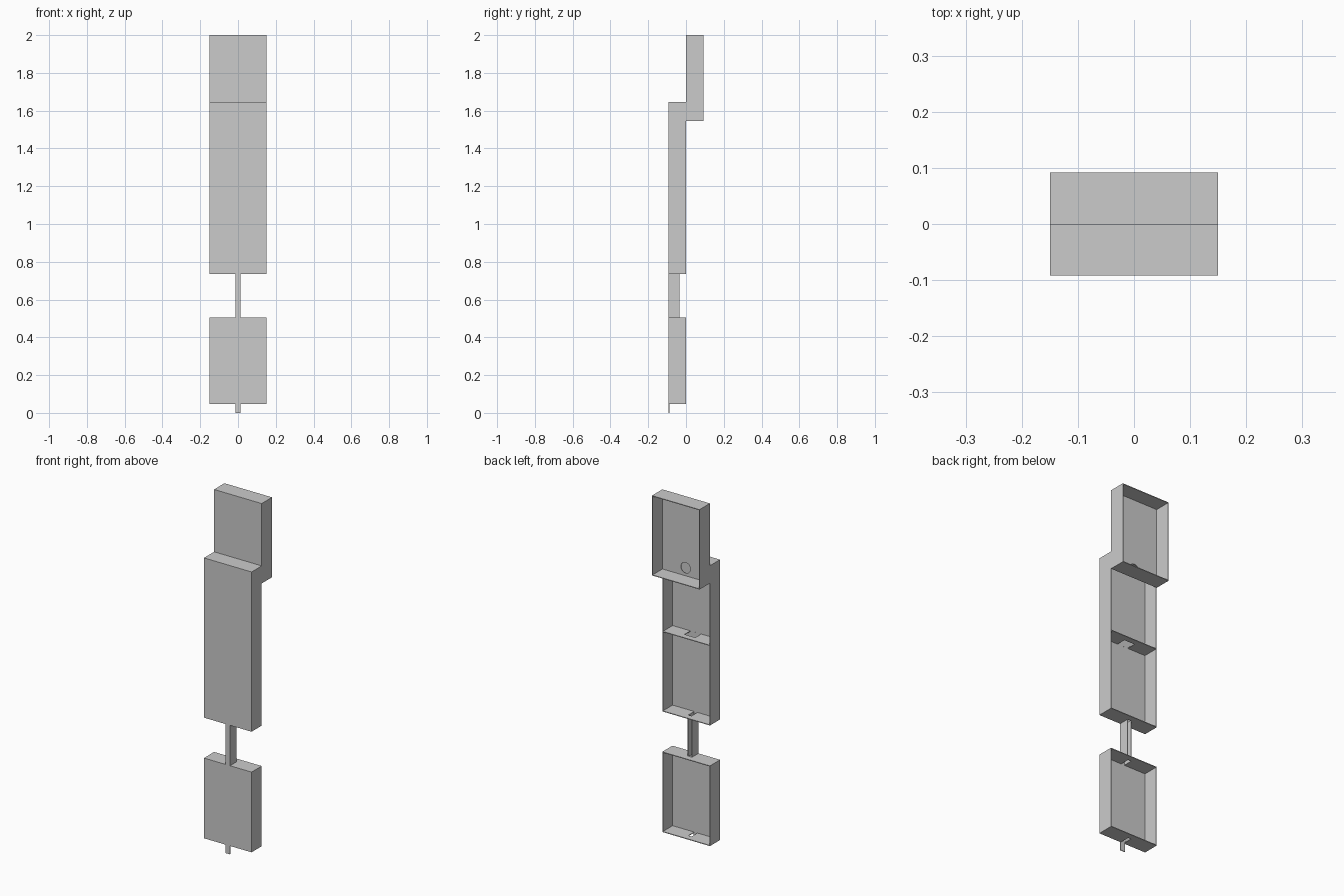
import bpy
import bmesh
from mathutils import Matrix, Vector

if "Cube" in bpy.data.objects:
    bpy.data.objects.remove(bpy.data.objects["Cube"])

W = 0.15            # half width of the trays
T = 0.004           # sheet thickness
FRONT, MID, BACK = -0.092, -0.001, 0.092
CH = 0.014          # half width of the cable channel
CH_BACK = -0.035    # rear edge of the cable channel


def link(name, bm):
    mesh = bpy.data.meshes.new(name)
    bm.to_mesh(mesh)
    bm.free()
    obj = bpy.data.objects.new(name, mesh)
    bpy.context.collection.objects.link(obj)
    return obj


def box(name, hw, y, z):
    """Box centred on x with half width hw and (min, max) ranges in y and z."""
    bm = bmesh.new()
    centre = Vector((0, sum(y) / 2, sum(z) / 2))
    size = Vector((2 * hw, y[1] - y[0], z[1] - z[0]))
    bmesh.ops.create_cube(bm, size=1, matrix=Matrix.Translation(centre) @ Matrix.Diagonal(size).to_4x4())
    return link(name, bm)


def cut(obj, cutter):
    """Subtract the cutter and remove it."""
    cutter.hide_render = True
    mod = obj.modifiers.new("cut", 'BOOLEAN')
    mod.operation = 'DIFFERENCE'
    mod.solver = 'EXACT'
    mod.object = cutter
    deps = bpy.context.evaluated_depsgraph_get()
    deps.update()
    mesh = bpy.data.meshes.new_from_object(obj.evaluated_get(deps))
    obj.modifiers.clear()
    obj.data = mesh
    bpy.data.objects.remove(cutter)


def tray(name, y, cells):
    """Open-backed tray with one cavity per cell; thin shelves remain between cells."""
    obj = box(name, W, y, (cells[0] - T / 2, cells[-1] + T / 2))
    for low, high in zip(cells, cells[1:]):
        cut(obj, box("cavity", W - T, (y[0] + T, y[1] + 0.05), (low + T / 2, high - T / 2)))
    return obj


def slot(obj, z, hw):
    """Cable opening in a horizontal shelf."""
    cut(obj, box("slot", hw, (FRONT + T + 0.0002, CH_BACK), (z - 0.01, z + 0.01)))


# Upper tray, set behind the main one, with a round cable hole
upper = tray("upper_tray", (MID, BACK), [1.547, 1.998])
bm = bmesh.new()
bmesh.ops.create_cone(bm, cap_ends=True, segments=32, radius1=0.03, radius2=0.03, depth=0.04,
                      matrix=Matrix.Translation((0, MID, 1.595)) @ Matrix.Rotation(1.5707963, 4, 'X'))
cut(upper, link("hole", bm))

# Main two-cell tray
main = tray("main_tray", (FRONT, MID), [0.737, 1.19, 1.643])
slot(main, 1.19, 0.034)
slot(main, 0.737, CH - T)

# Lower tray
lower = tray("lower_tray", (FRONT, MID), [0.05, 0.503])
slot(lower, 0.503, CH - T)
slot(lower, 0.05, CH - T)

# Cable channel between the trays, open at the back
channel = box("cable_channel", CH, (FRONT, CH_BACK), (0.505, 0.735))
cut(channel, box("groove", CH - T, (FRONT + T, 0.05), (0.4, 0.8)))

# Short tab under the lower tray
box("bottom_tab", CH, (FRONT, FRONT + T), (0.0, 0.048))
